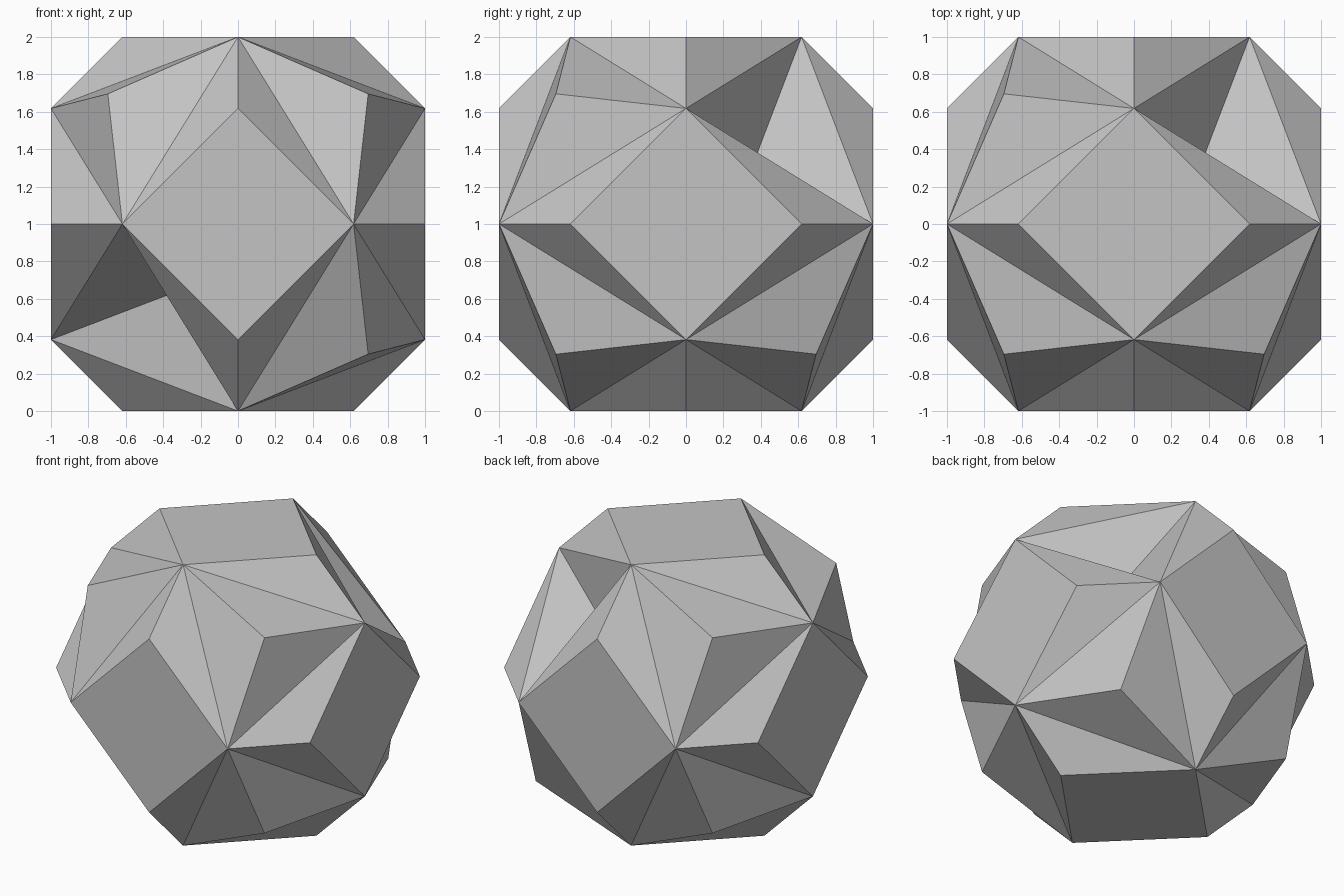
import bpy, bmesh
from mathutils import Vector

if "Cube" in bpy.data.objects:
    bpy.data.objects.remove(bpy.data.objects["Cube"])

P = (5 ** 0.5 - 1) / 2      # golden ratio minus one
BUMP = 0.696                # corner peak on the cube diagonals
DENT = P * P                # sunken corner on one cube diagonal


def sign(v):
    return 1 if v > 0 else -1


def peak(c):
    """Peak of the pyramid standing on (or sunk into) the triangle centred at c."""
    if min(abs(v) for v in c) > 0.1:
        s = [sign(v) for v in c]
        size = DENT if abs(sum(s)) == 3 else BUMP
        return Vector([size * k for k in s])
    return Vector([0 if abs(v) < 0.1 else sign(v) * (1 if abs(v) > 0.6 else P) for v in c])


# Icosahedron core
bm = bmesh.new()
for a in (-1, 1):
    for b in (-1, 1):
        for shift in range(3):
            co = [0, a * P, b]
            bm.verts.new(co[-shift:] + co[:-shift] if shift else co)
bmesh.ops.convex_hull(bm, input=bm.verts[:])

# Pyramid on every triangle
for face in bm.faces[:]:
    base = face.verts[:]
    top = bm.verts.new(peak(face.calc_center_median()))
    bm.faces.remove(face)
    for i in range(3):
        bm.faces.new((base[i], base[(i + 1) % 3], top))

# Join flat triangle pairs into the six squares
bmesh.ops.dissolve_limit(bm, angle_limit=0.01, verts=bm.verts[:], edges=bm.edges[:])
bmesh.ops.recalc_face_normals(bm, faces=bm.faces[:])
bmesh.ops.translate(bm, verts=bm.verts[:], vec=(0, 0, 1))

mesh = bpy.data.meshes.new("faceted_solid")
bm.to_mesh(mesh)
bm.free()
solid = bpy.data.objects.new("faceted_solid", mesh)
bpy.context.collection.objects.link(solid)

# Plain grey
grey = bpy.data.materials.new("grey")
grey.diffuse_color = (0.55, 0.55, 0.55, 1)
grey.use_nodes = True
grey.node_tree.nodes["Principled BSDF"].inputs["Base Color"].default_value = grey.diffuse_color
mesh.materials.append(grey)
